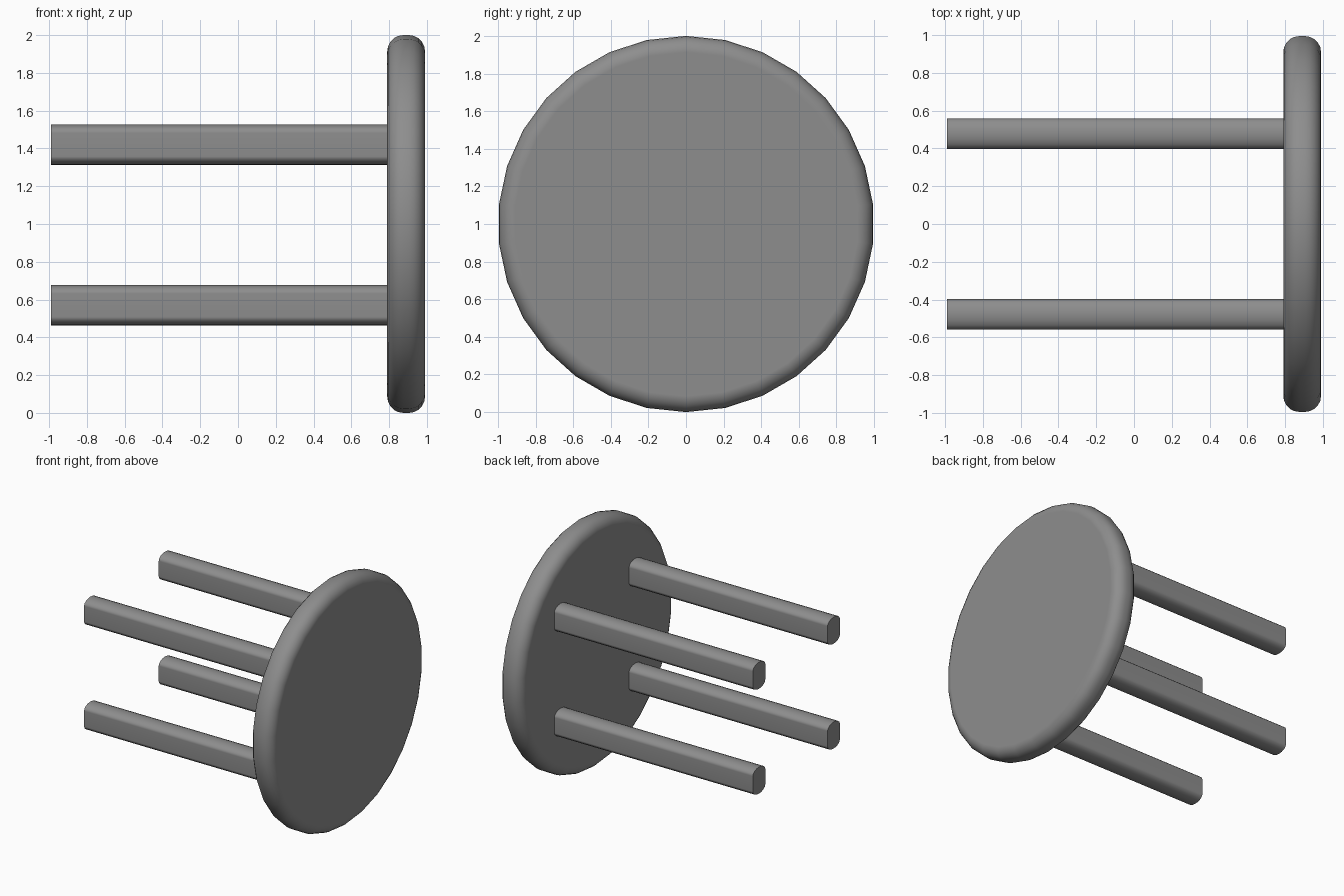
import bpy
import bmesh
from math import sin, cos, pi

cube = bpy.data.objects.get("Cube")
if cube:
    bpy.data.objects.remove(cube)

grey = bpy.data.materials.new("plain grey")
grey.use_nodes = True
colour = (0.27, 0.27, 0.27, 1)
grey.diffuse_color = colour
grey.node_tree.nodes["Principled BSDF"].inputs["Base Color"].default_value = colour


def prism(name, outline, x0, x1, rim=0):
    """Extrude a (y, z) outline along x, rounding both rims if asked."""
    bm = bmesh.new()
    base = bm.faces.new([bm.verts.new((x0, y, z)) for y, z in outline])
    side = bmesh.ops.extrude_face_region(bm, geom=[base], use_keep_orig=True)
    moved = [g for g in side["geom"] if isinstance(g, bmesh.types.BMVert)]
    bmesh.ops.translate(bm, verts=moved, vec=(x1 - x0, 0, 0))
    bmesh.ops.recalc_face_normals(bm, faces=bm.faces)
    if rim:
        rims = [e for e in bm.edges if abs(e.verts[0].co.x - e.verts[1].co.x) < 1e-4]
        bmesh.ops.bevel(bm, geom=rims, offset=rim, segments=5, profile=0.5,
                        affect='EDGES', clamp_overlap=True)
    mesh = bpy.data.meshes.new(name)
    bm.to_mesh(mesh)
    bm.free()
    mesh.materials.append(grey)
    obj = bpy.data.objects.new(name, mesh)
    bpy.context.collection.objects.link(obj)
    bpy.ops.object.select_all(action='DESELECT')
    obj.select_set(True)
    bpy.context.view_layer.objects.active = obj
    bpy.ops.object.shade_smooth_by_angle(angle=pi / 4)
    # Keep the broad flat faces evenly shaded
    weighted = obj.modifiers.new("flat faces", 'WEIGHTED_NORMAL')
    weighted.keep_sharp = True
    return obj


# Round seat, standing on its rim
sides = 30
circle = [(sin(2 * pi * i / sides), 1 + cos(2 * pi * i / sides)) for i in range(sides)]
prism("seat", circle, 0.79, 0.99, rim=0.085)


def leg_outline(cy, cz, half_width=0.08, half_flat=0.062, cap=0.046, steps=8):
    """Flat sides with a shallow rounded cap above and below."""
    points = []
    for sign in (1, -1):
        for i in range(steps + 1):
            a = pi * i / steps
            points.append((cy + sign * half_width * cos(a),
                           cz + sign * (half_flat + cap * sin(a))))
    return points


# Four legs, set in a rectangle
for level, z in (("upper", 1.42), ("lower", 0.57)):
    for end, y in (("front", -0.478), ("back", 0.478)):
        prism(f"{level}_{end}_leg", leg_outline(y, z), -0.99, 0.80)
